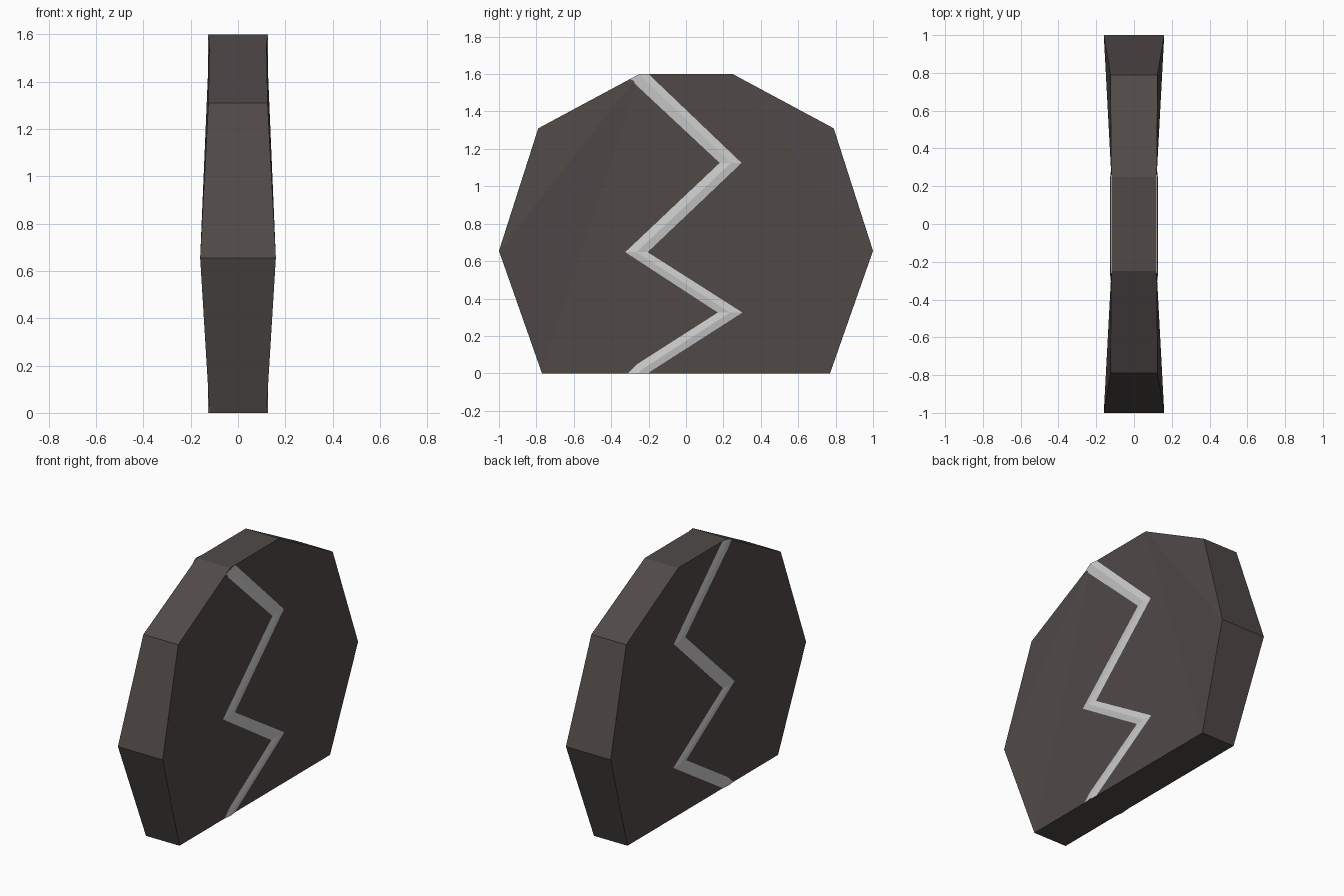
import bpy, bmesh

if "Cube" in bpy.data.objects:
    bpy.data.objects.remove(bpy.data.objects["Cube"])


def material(name, color):
    mat = bpy.data.materials.new(name)
    mat.diffuse_color = color
    mat.use_nodes = True
    mat.node_tree.nodes["Principled BSDF"].inputs["Base Color"].default_value = mat.diffuse_color
    return mat


def make_object(name, verts, faces, mat):
    mesh = bpy.data.meshes.new(name)
    mesh.from_pydata(verts, [], faces)
    mesh.materials.append(mat)
    bm = bmesh.new()
    bm.from_mesh(mesh)
    bmesh.ops.recalc_face_normals(bm, faces=bm.faces)
    bm.to_mesh(mesh)
    bm.free()
    obj = bpy.data.objects.new(name, mesh)
    bpy.context.collection.objects.link(obj)
    return obj


stone = material("dark_stone", (0.08, 0.068, 0.064, 1))
pale = material("pale_inlay", (0.55, 0.55, 0.55, 1))

# Stone slab: outline as (y, z, half thickness), thickest at the widest corners
half = [(0.77, 0, 0.12), (1.0, 0.655, 0.16), (0.79, 1.31, 0.125), (0.25, 1.6, 0.12)]
outline = half + [(-y, z, t) for y, z, t in reversed(half)]
n = len(outline)
verts = [(s * t, y, z) for s in (1, -1) for y, z, t in outline]
side = [(0, 3, 4, 7), (0, 1, 3), (1, 2, 3), (7, 4, 6), (4, 5, 6)]
faces = side + [tuple(i + n for i in reversed(f)) for f in side]
faces += [(i, (i + 1) % n, (i + 1) % n + n, i + n) for i in range(n)]
make_object("stone_slab", verts, faces, stone)

# Zigzag inlay: left edge, low centre ridge and right edge, on both broad faces
left = [(-0.30, 1.573), (0.18, 1.125), (-0.325, 0.648), (0.17, 0.325), (-0.26, 0.05), (-0.31, 0)]
ridge = [(-0.25, 1.6), (0.24, 1.125), (-0.265, 0.648), (0.235, 0.325), (-0.225, 0.028), (-0.255, 0)]
right = [(-0.20, 1.6), (0.297, 1.125), (-0.205, 0.648), (0.302, 0.325), (-0.19, 0.01), (-0.20, 0)]
verts = []
for l, m, r in zip(left, ridge, right):
    verts += [(0.1205, *l), (0.127, *m), (0.1205, *r)]
faces = []
for i in range(len(left) - 1):
    for j in (0, 1):
        a = i * 3 + j
        faces.append((a, a + 3, a + 4, a + 1))
inlay = make_object("zigzag_inlay", verts, faces, pale)
if inlay.data.polygons[0].normal.x < 0:
    inlay.data.flip_normals()
inlay.modifiers.new("both_faces", 'MIRROR').use_axis[0] = True
